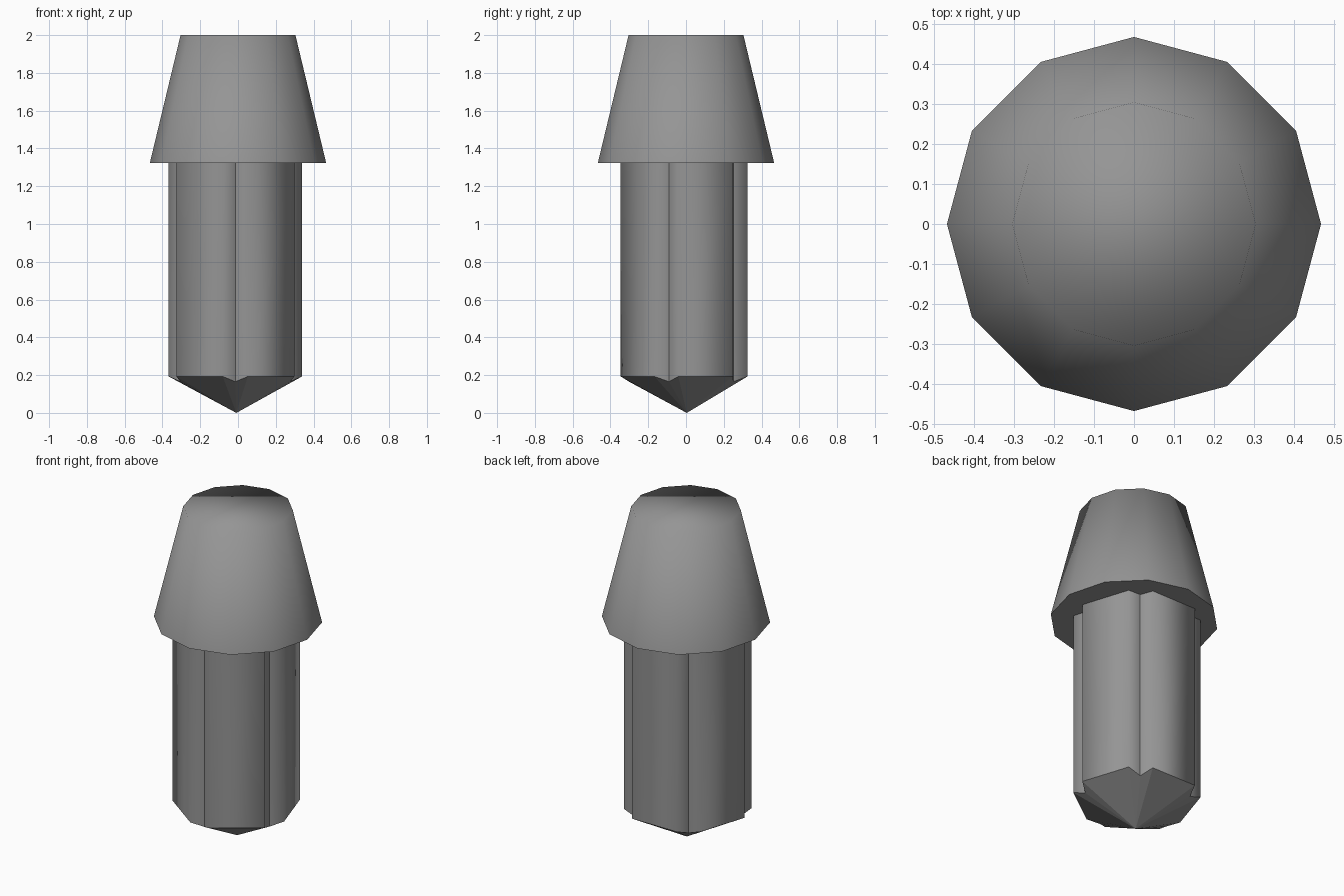
import bpy
import bmesh
from math import cos, sin, radians, pi

cube = bpy.data.objects.get("Cube")
if cube:
    bpy.data.objects.remove(cube, do_unlink=True)

grey = bpy.data.materials.new("mid_grey")
grey.use_nodes = True
colour = (0.3, 0.3, 0.3, 1)
grey.diffuse_color = colour
grey.node_tree.nodes["Principled BSDF"].inputs["Base Color"].default_value = colour


def finish(name, bm):
    bmesh.ops.recalc_face_normals(bm, faces=bm.faces[:])
    mesh = bpy.data.meshes.new(name)
    bm.to_mesh(mesh)
    bm.free()
    mesh.materials.append(grey)
    obj = bpy.data.objects.new(name, mesh)
    bpy.context.collection.objects.link(obj)
    return obj


def bridge(bm, lower, upper):
    n = len(lower)
    return [bm.faces.new((lower[i], lower[(i + 1) % n], upper[(i + 1) % n], upper[i]))
            for i in range(n)]


# Tapered head: twelve sides, softly shaded, crisp lower rim
HEAD_BASE = 1.322
bm = bmesh.new()
rings = []
for radius, z in ((0.467, HEAD_BASE), (0.304, 2.0)):
    rings.append([bm.verts.new((radius * cos(i * pi / 6), radius * sin(i * pi / 6), z))
                  for i in range(12)])
bridge(bm, *rings)
base = bm.faces.new(rings[0][::-1])
bm.faces.new(rings[1])
for face in bm.faces:
    face.smooth = True
for edge in base.edges:
    edge.smooth = False
finish("tapered_head", bm)

# Five-sided shaft with a V groove at each corner and a pointed tip
CX, CY = -0.014, 0.004
bm = bmesh.new()
lower, upper = [], []
for k in range(5):
    groove = -90 + 72 * k
    for offset, radius, z in ((-10.8, 0.356, 0.193), (0, 0.305, 0.165), (10.8, 0.356, 0.193)):
        a = radians(groove + offset)
        x, y = CX + radius * cos(a), CY + radius * sin(a)
        lower.append(bm.verts.new((x, y, z)))
        upper.append(bm.verts.new((x, y, HEAD_BASE + 0.003)))
for face in bridge(bm, lower, upper):
    face.smooth = True
bm.faces.new(upper)
tip = bm.verts.new((-0.009, 0.004, 0))
for i, vert in enumerate(lower):
    bm.faces.new((tip, lower[(i + 1) % len(lower)], vert))
for i, (low, up) in enumerate(zip(lower, upper)):
    if i % 3 == 1:
        bm.edges.get((low, up)).smooth = False
for face in bm.faces:
    if not face.smooth:
        for edge in face.edges:
            edge.smooth = False
finish("grooved_shaft", bm)
